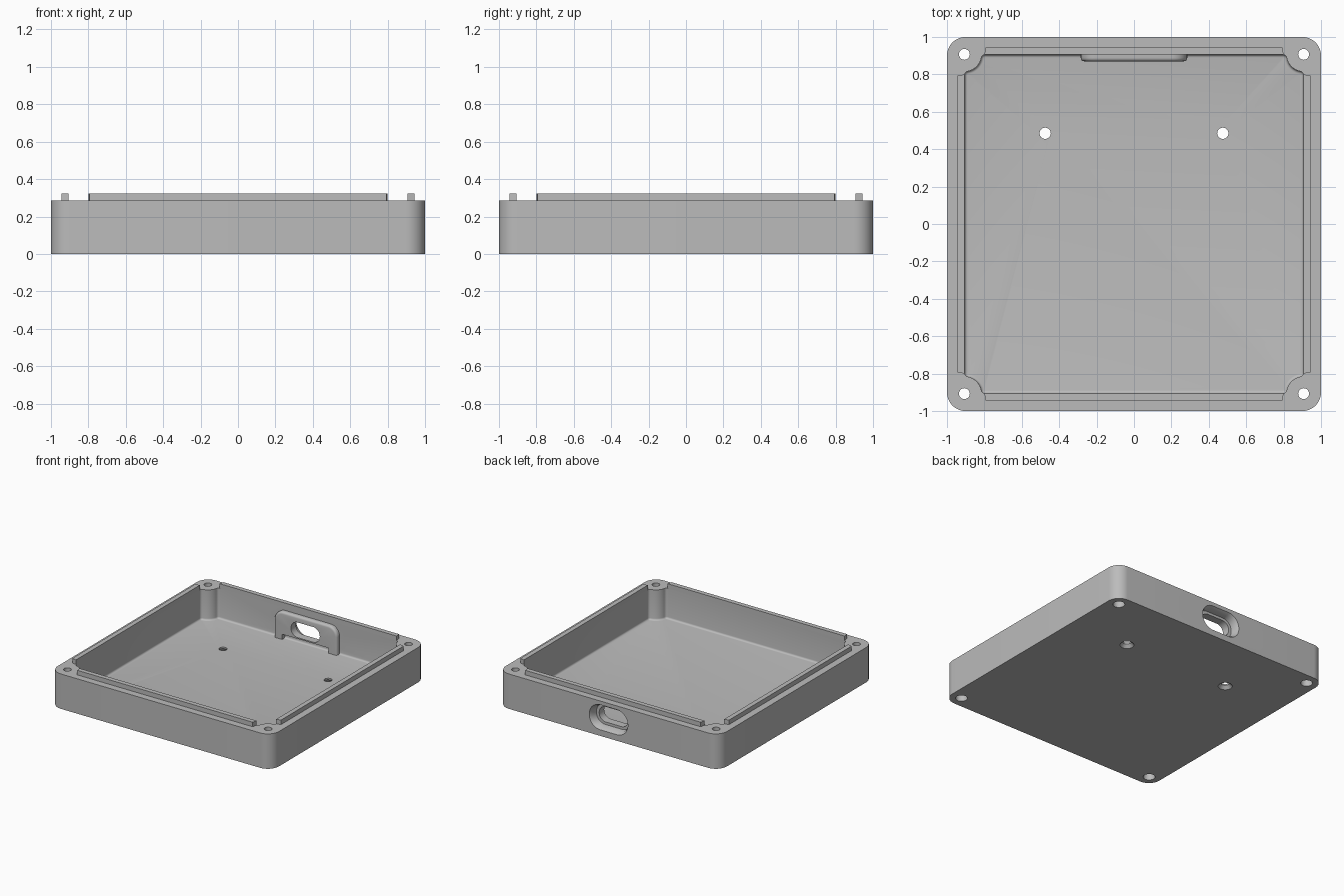
import bpy, bmesh
from math import sin, cos, pi, sqrt, atan2

if "Cube" in bpy.data.objects:
    bpy.data.objects.remove(bpy.data.objects["Cube"], do_unlink=True)

TOP, FLOOR, INNER = 0.285, 0.037, 0.905

grey = bpy.data.materials.new("matte grey")
grey.use_nodes = True
colour = (0.5, 0.5, 0.5, 1)
grey.diffuse_color = colour
grey.node_tree.nodes["Principled BSDF"].inputs["Base Color"].default_value = colour


def arc(cx, cy, r, a0, a1, n=12):
    return [(cx + r * cos(a0 + (a1 - a0) * i / n), cy + r * sin(a0 + (a1 - a0) * i / n))
            for i in range(n + 1)]


def rounded_box(w, h, r, cy=0):
    """Outline of a rounded rectangle with half sizes w and h."""
    pts = []
    for k, (sx, sy) in enumerate([(1, 1), (-1, 1), (-1, -1), (1, -1)]):
        pts += arc(sx * (w - r), cy + sy * (h - r), r, k * pi / 2, (k + 1) * pi / 2)
    return pts


def loft(name, sections, along="z", bevel=0, bevel_rule=None):
    """Solid through (height, outline) sections along z or y."""
    bm = bmesh.new()
    rings = []
    for w, pts in sections:
        rings.append([bm.verts.new((u, v, w) if along == "z" else (u, w, v)) for u, v in pts])
    n = len(rings[0])
    for a, b in zip(rings, rings[1:]):
        for i in range(n):
            j = (i + 1) % n
            bm.faces.new((a[i], a[j], b[j], b[i]))
    first = bm.faces.new(rings[0])
    bm.faces.new(rings[-1])
    bmesh.ops.recalc_face_normals(bm, faces=bm.faces)
    if bevel:
        edges = [e for e in first.edges
                 if bevel_rule is None or all(bevel_rule(v.co) for v in e.verts)]
        bmesh.ops.bevel(bm, geom=edges, offset=bevel, segments=4, profile=0.5,
                        affect="EDGES", clamp_overlap=False)
    mesh = bpy.data.meshes.new(name)
    bm.to_mesh(mesh)
    bm.free()
    mesh.materials.append(grey)
    obj = bpy.data.objects.new(name, mesh)
    bpy.context.collection.objects.link(obj)
    return obj


def circle(x, y, r):
    return arc(x, y, r, 0, 2 * pi, 32)[:-1]


def cut(target, cutter, keep=False):
    cutter.hide_render = True
    mod = target.modifiers.new("cut", "BOOLEAN")
    mod.operation, mod.solver, mod.object = "DIFFERENCE", "EXACT", cutter
    bpy.context.view_layer.objects.active = target
    bpy.ops.object.modifier_apply(modifier=mod.name)
    if not keep:
        bpy.data.objects.remove(cutter, do_unlink=True)


def smooth(obj):
    bpy.ops.object.select_all(action="DESELECT")
    obj.select_set(True)
    bpy.context.view_layer.objects.active = obj
    bpy.ops.object.shade_smooth_by_angle(angle=pi / 6)


# Outer shell
shell = loft("tray_shell", [(0, rounded_box(1, 1, 0.1)), (TOP, rounded_box(1, 1, 0.1))])

# Cavity outline: square with a rounded screw post left standing in each corner
boss, fil = 0.09, 0.02
d = sqrt((boss + fil) ** 2 - fil ** 2)
tilt = atan2(fil, d)
corner = (arc(-fil, -d, fil, 0, pi / 2 - tilt, 5)[:-1]
          + arc(0, 0, boss, -pi / 2 - tilt, -pi + tilt, 14)
          + arc(-d, -fil, fil, tilt, pi / 2, 5)[1:])
outline = []
for k in range(4):
    c, s = round(cos(k * pi / 2)), round(sin(k * pi / 2))
    outline += [((INNER + u) * c - (INNER + v) * s, (INNER + u) * s + (INNER + v) * c)
                for u, v in corner]
cut(shell, loft("cavity_cutter", [(FLOOR, outline), (0.4, outline)], bevel=0.015))

# Counterbored corner screw holes
for sx in (-1, 1):
    for sy in (-1, 1):
        x, y = sx * 0.907, sy * 0.907
        cut(shell, loft("screw_cutter", [
            (-0.05, circle(x, y, 0.044)), (0.1, circle(x, y, 0.044)),
            (0.1, circle(x, y, 0.029)), (0.4, circle(x, y, 0.029))]))

# Countersunk floor holes
for x in (-0.475, 0.475):
    cut(shell, loft("mount_cutter", [
        (-0.01, circle(x, 0.485, 0.062)), (0.025, circle(x, 0.485, 0.03)),
        (0.1, circle(x, 0.485, 0.03))]))

# Port pad on the inside of the back wall, with legs either side of a notch
pad_w, pad_top, notch_w, notch_z = 0.285, 0.262, 0.21, 0.08
pad_outline = ([(pad_w, FLOOR - 0.01)]
               + arc(pad_w - 0.08, pad_top - 0.08, 0.08, 0, pi / 2)
               + arc(-pad_w + 0.08, pad_top - 0.08, 0.08, pi / 2, pi)
               + [(-pad_w, FLOOR - 0.01), (-notch_w, FLOOR - 0.01), (-notch_w, notch_z),
                  (notch_w, notch_z), (notch_w, FLOOR - 0.01)])
pad = loft("port_pad", [(0.87, pad_outline), (0.915, pad_outline)], along="y", bevel=0.018,
           bevel_rule=lambda p: abs(p.x) > pad_w - 0.01 or p.z > 0.15)

# Port slot: flared outer pocket and a smaller opening through wall and pad
slot_z = 0.152
opening = rounded_box(0.13, 0.062, 0.06, slot_z)
through = loft("port_cutter", [(0.8, opening), (1.1, opening)], along="y")
cut(shell, through, keep=True)
cut(pad, through)
cut(shell, loft("pocket_cutter", [
    (0.935, rounded_box(0.155, 0.083, 0.08, slot_z)),
    (0.975, rounded_box(0.16, 0.088, 0.085, slot_z)),
    (1.01, rounded_box(0.18, 0.108, 0.105, slot_z))], along="y"))

# Raised locating lips along the inner edge of each wall
lip = [(-0.8, -INNER), (0.8, -INNER), (0.793, -0.943), (-0.793, -0.943)]
for k, side in enumerate(("front", "left", "back", "right")):
    c, s = round(cos(k * pi / 2)), round(sin(k * pi / 2))
    pts = [(u * c - v * s, u * s + v * c) for u, v in lip]
    loft(side + "_lip", [(TOP, pts), (0.322, pts)])

smooth(shell)
smooth(pad)
